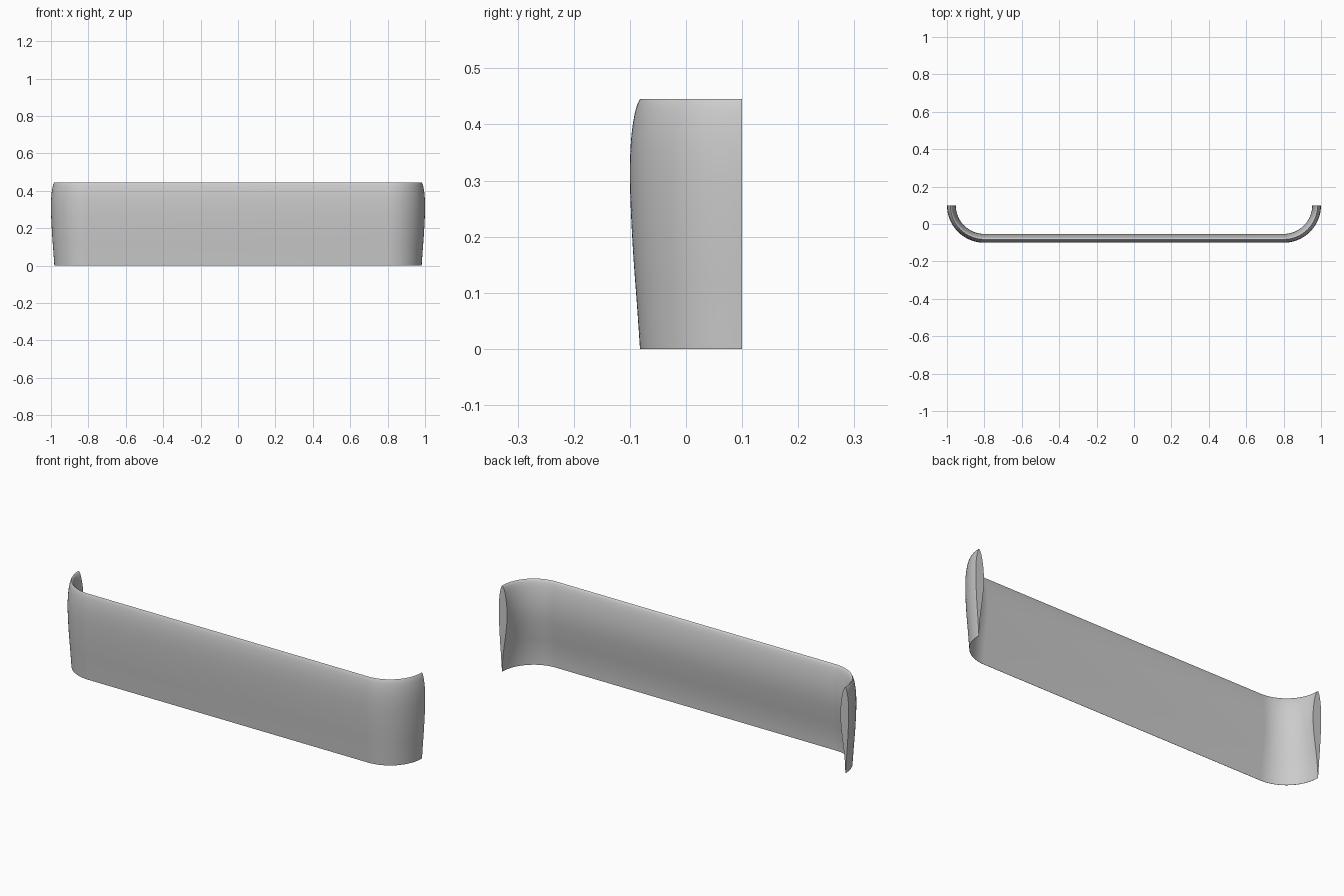
import bpy, bmesh, math
from mathutils import Vector
from mathutils.geometry import interpolate_bezier

if "Cube" in bpy.data.objects:
    bpy.data.objects.remove(bpy.data.objects["Cube"])

# Aerofoil section: (offset from outer path, height)
outer = [(-0.018, 0.0), (-0.0125, 0.08), (-0.0065, 0.16), (-0.002, 0.24), (0.0, 0.31),
         (-0.0015, 0.365), (-0.006, 0.405), (-0.012, 0.432), (-0.018, 0.445)]
inner = [(-0.018, 0.445), (-0.026, 0.437), (-0.035, 0.410), (-0.043, 0.365), (-0.047, 0.31),
         (-0.045, 0.25), (-0.037, 0.18), (-0.027, 0.11), (-0.021, 0.05), (-0.019, 0.0)]


def smooth_line(pts, steps=4):
    """Rounded curve through the given points."""
    p = [Vector((a, b, 0)) for a, b in pts]
    out = []
    for i in range(len(p) - 1):
        t0 = (p[i + 1] - p[max(i - 1, 0)]) / 6
        t1 = (p[min(i + 2, len(p) - 1)] - p[i]) / 6
        out += interpolate_bezier(p[i], p[i] + t0, p[i + 1] - t1, p[i + 1], steps + 1)[:-1]
    return out + [p[-1]]


section = smooth_line(outer) + smooth_line(inner)[1:]

# Path stations: arc centre and outward angle, straight span between two curved ends
R, CX, CY, N = 0.2, 0.8, 0.1, 20
stations = [(-CX, math.pi + i / N * math.pi / 2) for i in range(N + 1)]
stations += [(CX, 1.5 * math.pi + i / N * math.pi / 2) for i in range(N + 1)]

bm = bmesh.new()
rings = []
for cx, a in stations:
    rings.append([bm.verts.new((cx + (R + s.x) * math.cos(a), CY + (R + s.x) * math.sin(a), s.y))
                  for s in section])
n = len(section)
for r0, r1 in zip(rings, rings[1:]):
    for j in range(n):
        k = (j + 1) % n
        bm.faces.new((r0[j], r0[k], r1[k], r1[j]))
# Flat end caps
bm.faces.new(rings[0])
bm.faces.new(rings[-1])
bmesh.ops.recalc_face_normals(bm, faces=bm.faces[:])

mesh = bpy.data.meshes.new("curved_wing")
bm.to_mesh(mesh)
bm.free()
wing = bpy.data.objects.new("curved_wing", mesh)
bpy.context.collection.objects.link(wing)

grey = bpy.data.materials.new("light_grey")
grey.diffuse_color = (0.6, 0.6, 0.6, 1)
grey.use_nodes = True
grey.node_tree.nodes["Principled BSDF"].inputs["Base Color"].default_value = grey.diffuse_color
mesh.materials.append(grey)

bpy.context.view_layer.objects.active = wing
wing.select_set(True)
bpy.ops.object.shade_smooth_by_angle(angle=math.radians(35))
